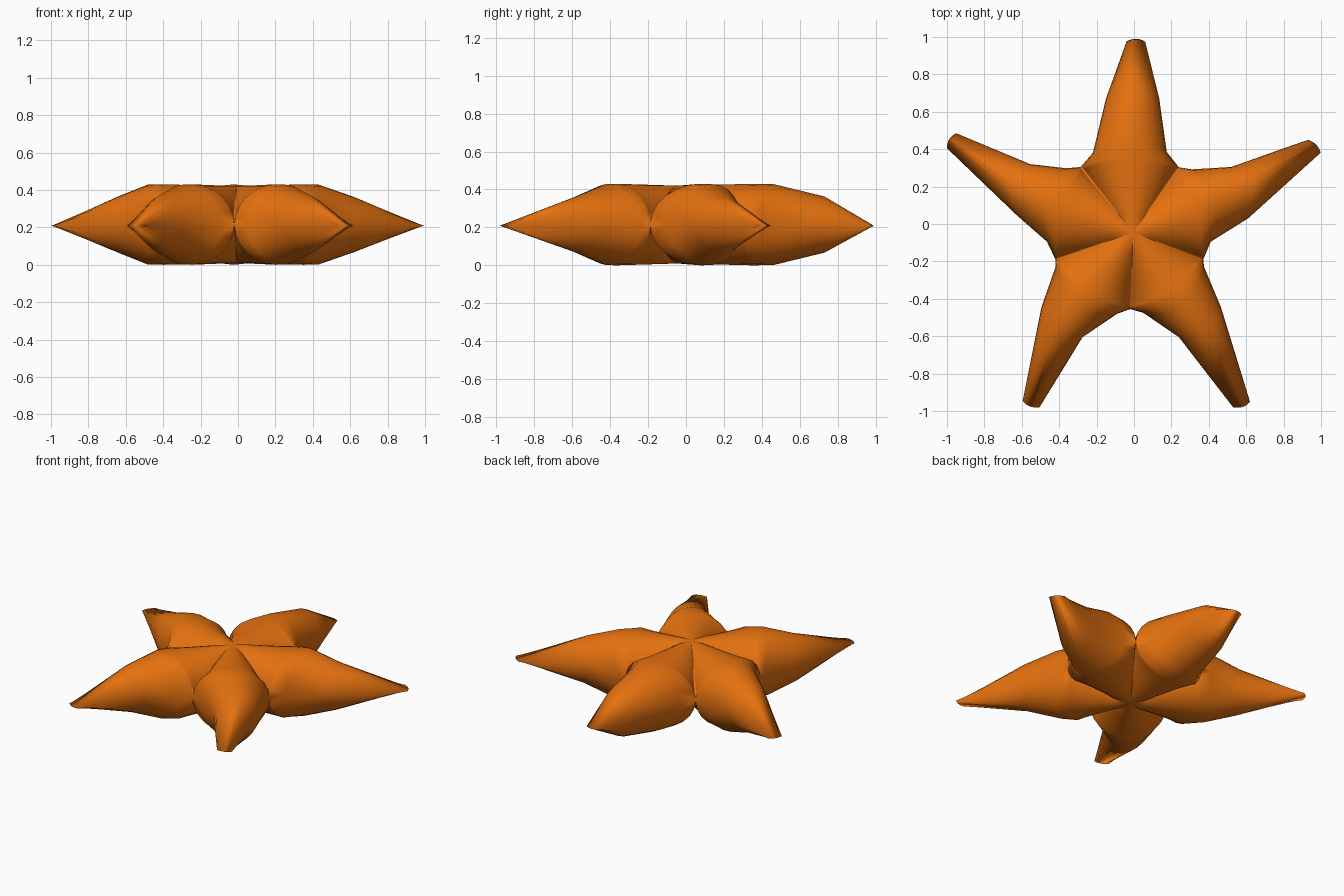
import bpy, bmesh, math
from mathutils import Vector

if "Cube" in bpy.data.objects:
    bpy.data.objects.remove(bpy.data.objects["Cube"])

MID_Z = 0.215
CENTRE = Vector((-0.005, -0.045))

# valleys between the arms, clockwise from upper left
valleys = [(-0.285, 0.305), (0.24, 0.303), (0.37, -0.19), (-0.02, -0.455), (-0.42, -0.19)]

# each arm, clockwise from the top: (left, right) outline points at base, middle and tip
arms = [
    [((-0.22, 0.38), (0.175, 0.385)), ((-0.15, 0.67), (0.135, 0.67)), ((-0.04, 0.975), (0.06, 0.975))],
    [((0.31, 0.292), (0.41, -0.095)), ((0.52, 0.305), (0.61, 0.03)), ((0.93, 0.45), (0.997, 0.38))],
    [((0.375, -0.23), (0.05, -0.475)), ((0.465, -0.445), (0.24, -0.605)), ((0.62, -0.95), (0.53, -0.98))],
    [((-0.09, -0.48), (-0.42, -0.23)), ((-0.275, -0.605), (-0.495, -0.445)), ((-0.505, -0.98), (-0.595, -0.945))],
    [((-0.465, -0.095), (-0.36, 0.298)), ((-0.63, 0.05), (-0.555, 0.32)), ((-1.0, 0.405), (-0.95, 0.485))],
]
heights = [0.213, 0.148, 0.0]
bulges = [0.08, 0.06, 0.015]
N = 12      # segments across an arm
INNER = 6   # rows from the centre to the valleys

bm = bmesh.new()


def make_row(left, right, out, bulge, height, edge, side, mid_z=MID_Z):
    """One elliptical half section across an arm; edge = 1 reaches the outline."""
    row = []
    for j in range(N + 1):
        u = math.sin(math.pi * (j / N - 0.5))
        p = (left + right) / 2 + (right - left) / 2 * u + out * bulge * (1 - u * u)
        z = mid_z + side * height * math.sqrt(max(0.0, 1 - (edge * u) ** 2))
        row.append(bm.verts.new((p.x, p.y, z)))
    return row


for k, arm in enumerate(arms):
    vl, vr = Vector(valleys[k]), Vector(valleys[(k + 1) % 5])
    out = ((Vector(arm[2][0]) + Vector(arm[2][1])) / 2 - CENTRE).normalized()
    for side in (1, -1):
        rows = []
        # wedge of the body that belongs to this arm, with a groove falling to each valley
        for i in range(INNER + 1):
            t = math.sin(math.pi / 2 * i / INNER)
            groove = 1 - t ** 1.5
            edge = math.sqrt(1 - groove ** 2)
            rows.append(make_row(CENTRE.lerp(vl, t), CENTRE.lerp(vr, t), out,
                                 0.05 * t, 0.205 + 0.01 * t, edge, side))
        # free part of the arm
        for (l, r), h, b in zip(arm, heights, bulges):
            z = MID_Z if h else MID_Z - 0.006
            rows.append(make_row(Vector(l), Vector(r), out, b, h, 1, side, z))
        for a, b in zip(rows, rows[1:]):
            for j in range(N):
                bm.faces.new((a[j], a[j + 1], b[j + 1], b[j]))

bmesh.ops.remove_doubles(bm, verts=bm.verts, dist=0.0005)
bmesh.ops.recalc_face_normals(bm, faces=bm.faces)

mesh = bpy.data.meshes.new("starfish_body")
bm.to_mesh(mesh)
bm.free()
body = bpy.data.objects.new("starfish_body", mesh)
bpy.context.collection.objects.link(body)

orange = bpy.data.materials.new("orange")
orange.diffuse_color = (0.78, 0.165, 0.005, 1)
orange.use_nodes = True
orange.node_tree.nodes["Principled BSDF"].inputs["Base Color"].default_value = orange.diffuse_color
mesh.materials.append(orange)

# the whole body is smooth
mesh.shade_smooth()
